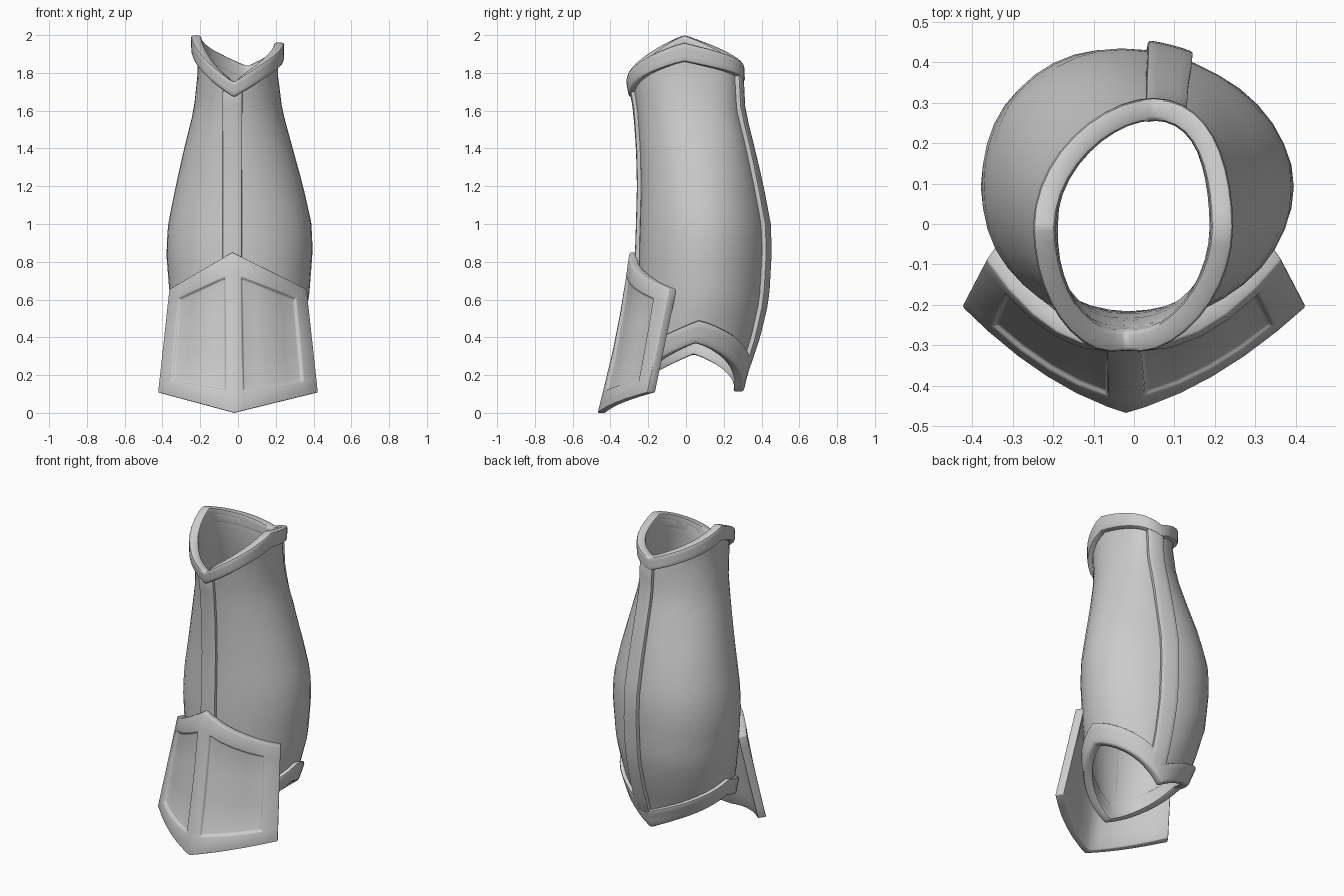
import bpy, bmesh
from math import sin, cos, asin, acos, pi, radians

if "Cube" in bpy.data.objects:
    bpy.data.objects.remove(bpy.data.objects["Cube"])

# z, left x, right x, front y, back y, front skew, back skew of the leg-shaped shell
PROFILE = [(-.1, -.21, .21, -.25, .23, -.02, .05), (.2, -.26, .27, -.265, .30, -.02, .03),
           (.4, -.32, .33, -.26, .37, -.02, 0), (.6, -.36, .375, -.25, .42, -.02, -.03),
           (.85, -.38, .395, -.25, .435, -.02, -.04), (1.0, -.37, .39, -.245, .43, -.02, -.04),
           (1.2, -.33, .345, -.24, .39, -.02, -.02), (1.4, -.285, .29, -.245, .34, -.02, .02),
           (1.6, -.235, .235, -.26, .29, -.02, .04), (1.8, -.213, .21, -.295, .28, -.02, .05),
           (2.1, -.223, .22, -.295, .28, -.02, .05)]


def section(z):
    for a, b in zip(PROFILE, PROFILE[1:]):
        if z <= b[0]:
            k = (z - a[0]) / (b[0] - a[0])
            xl, xr, yf, yb, kf, kb = [p + (q - p) * k for p, q in zip(a[1:], b[1:])]
            break
    return (xl + xr) / 2, (xr - xl) / 2, (yf + yb) / 2, (yb - yf) / 2, kf, kb


def surf(th, z, off):
    cx, a, cy, b, kf, kb = section(z)
    s = sin(th)
    skew = kb * s * s if s > 0 else kf * s * s
    return cx + (a + off) * cos(th) + skew, cy + (b + off) * s, z


def side_t(th):
    return asin(min(1, abs(sin(th)))) / (pi / 2)


def top_z(th):
    t = side_t(th)
    drop = .25 * t ** 1.15 if sin(th) < 0 else .165 * t
    return 2.0 - .02 * (1 + cos(th)) * (1 - t) - drop


def bottom_z(th):
    t = side_t(th)
    drop = .22 * t if sin(th) < 0 else .23 * t ** 1.2
    return .34 + .03 * cos(th) - drop


def solid(name, outer, inner, closed, bevel, recess=None):
    """Closed solid between two matching point grids (rows x columns)."""
    bm = bmesh.new()
    o, n = [[[bm.verts.new(p) for p in row] for row in g] for g in (outer, inner)]
    R, C = len(o), len(o[0])
    panels = []
    for i in range(R - 1):
        for j in range(C if closed else C - 1):
            k = (j + 1) % C
            f = bm.faces.new((o[i][j], o[i][k], o[i + 1][k], o[i + 1][j]))
            if recess and recess(i, j):
                panels.append(f)
            bm.faces.new((n[i][j], n[i + 1][j], n[i + 1][k], n[i][k]))
    for r in (0, R - 1):
        for j in range(C if closed else C - 1):
            k = (j + 1) % C
            bm.faces.new((o[r][j], o[r][k], n[r][k], n[r][j]))
    if not closed:
        for c in (0, C - 1):
            for i in range(R - 1):
                bm.faces.new((o[i][c], o[i + 1][c], n[i + 1][c], n[i][c]))
    bmesh.ops.recalc_face_normals(bm, faces=bm.faces)
    if panels:
        bmesh.ops.inset_region(bm, faces=panels, thickness=.008, depth=-.015,
                               use_even_offset=True)
    sharp = [e for e in bm.edges if e.calc_face_angle(0) > radians(40)]
    bmesh.ops.bevel(bm, geom=sharp, offset=bevel, segments=2, profile=.5,
                    affect='EDGES', clamp_overlap=True)
    me = bpy.data.meshes.new(name)
    bm.to_mesh(me)
    bm.free()
    ob = bpy.data.objects.new(name, me)
    bpy.context.collection.objects.link(ob)
    bpy.ops.object.select_all(action='DESELECT')
    ob.select_set(True)
    bpy.context.view_layer.objects.active = ob
    bpy.ops.object.shade_smooth_by_angle(angle=radians(40))


def ring(name, lo, hi, out, inn, rows, bevel):
    N = 40
    ths = [2 * pi * j / N for j in range(N)]

    def grid(off):
        return [[surf(t, lo(t) + (hi(t) - lo(t)) * i / rows, off) for t in ths]
                for i in range(rows + 1)]
    solid(name, grid(out), grid(inn), True, bevel)


def strip(name, x0, half, sgn, out, rows=18):
    def angle(x, z):
        cx, a, _, _, kf, kb = section(z)
        return sgn * acos((x - cx - (kb if sgn > 0 else kf)) / a)

    # ends stop under the trims
    lo, hi = bottom_z(angle(x0, .2)) + .06, top_z(angle(x0, 1.8)) - .05

    def grid(off):
        zs = [lo + (hi - lo) * i / rows for i in range(rows + 1)]
        return [[surf(angle(x0 + u * half, z), z, off) for u in (-1, -.5, 0, .5, 1)]
                for z in zs]
    solid(name, grid(out), grid(-.025), False, .008)


# Shell body
ring("shin_shell", lambda t: bottom_z(t) + .03, lambda t: top_z(t) - .03, 0, -.025, 20, .004)

# Raised trims around both openings
ring("top_trim", lambda t: top_z(t) - .08 - .02 * (1 - side_t(t)), top_z, .03, -.025, 3, .012)
ring("bottom_trim", bottom_z, lambda t: bottom_z(t) + .12, .025, -.03, 3, .012)

# Raised ridges down the front and back
strip("front_ridge", -.03, .05, -1, .02)
strip("back_ridge", .08, .05, 1, .025)


# Flared ankle plate with two recessed panels
def plate(u, v, depth):
    s = abs(u)
    bow = (.036 + .034 * v) * 4 * s * (1 - s)
    cx, cy, cz = -.02 - .01 * v, -.468 + .17 * v + .015 * sin(pi * v), .85 * v
    sx, sy, sz = .425 - .06 * v, -.205 + .115 * v, .108 + .547 * v
    x = cx * (1 - s) + sx * u
    y = cy + (sy - cy) * s - bow
    z = cz + (sz - cz) * s
    return x - u * .6 * depth, y + .85 * depth, z


half_u = [.11, .3, .48, .66, .84, 1]
US = [-u for u in reversed(half_u)] + [0] + half_u
VS = [0, .13, .38, .62, .87, 1]
solid("ankle_plate",
      [[plate(u, v, 0) for u in US] for v in VS],
      [[plate(u, v, .05) for u in US] for v in VS], False, .006,
      lambda i, j: 1 <= i <= 3 and (1 <= j <= 4 or 7 <= j <= 10))
